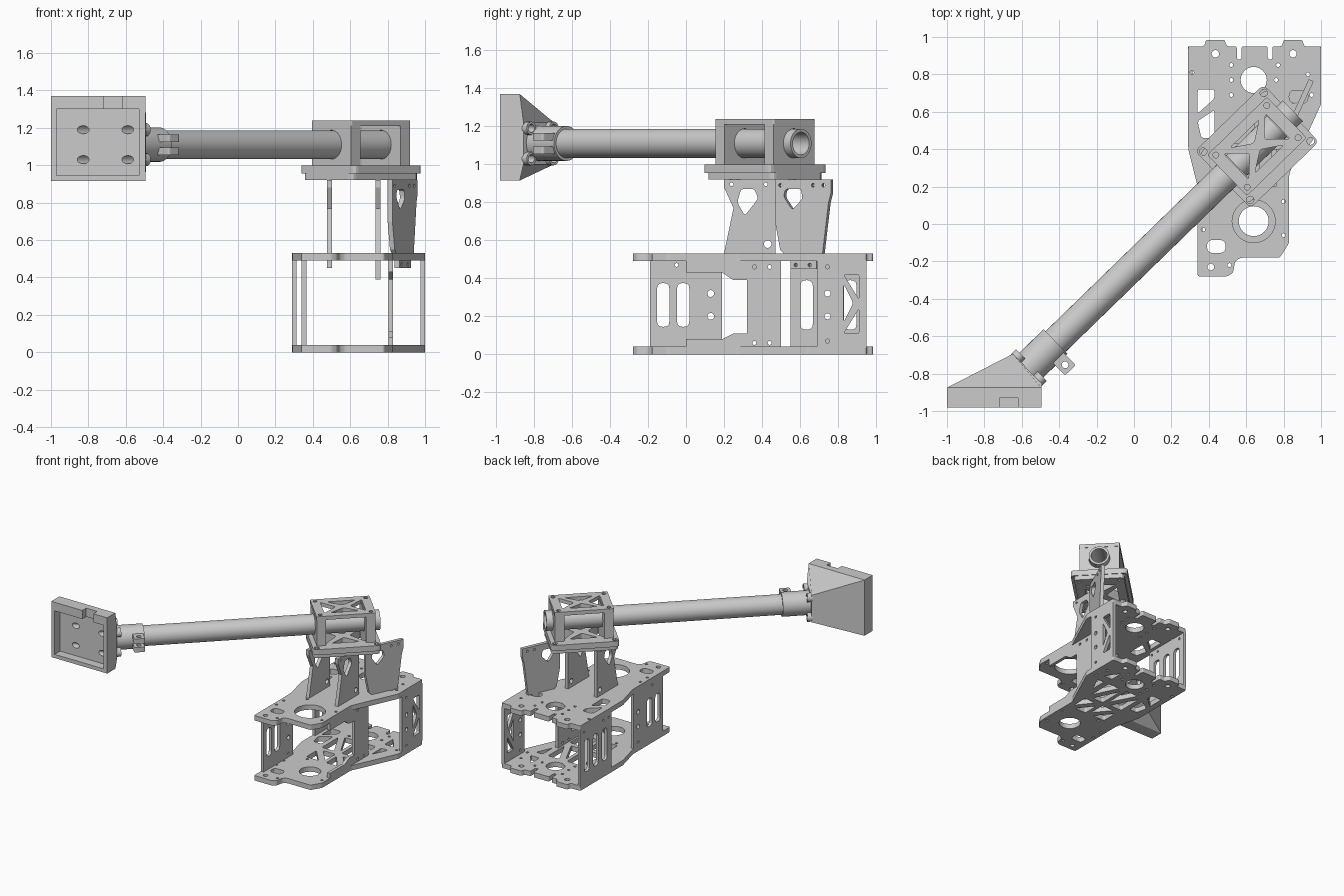
import bpy, bmesh
from math import sin, cos, pi, radians
from mathutils import Vector, Matrix

if "Cube" in bpy.data.objects:
    bpy.data.objects.remove(bpy.data.objects["Cube"])

X, Y, Z = Vector((1, 0, 0)), Vector((0, 1, 0)), Vector((0, 0, 1))


def circ(x, y, r, n=14):
    return [(x + r * cos(2 * pi * i / n), y + r * sin(2 * pi * i / n)) for i in range(n)]


def soft(pts, r=0.015):
    """Polygon with rounded corners."""
    out, n = [], len(pts)
    for i in range(n):
        a, p, b = (Vector(pts[(i + k) % n]) for k in (-1, 0, 1))
        s = p + (a - p).normalized() * min(r, (a - p).length * 0.45)
        e = p + (b - p).normalized() * min(r, (b - p).length * 0.45)
        for t in (0, 0.33, 0.67, 1):
            q = s * (1 - t) ** 2 + p * 2 * t * (1 - t) + e * t * t
            out.append((q.x, q.y))
    return out


def rect(x0, y0, x1, y1):
    return [(x0, y0), (x1, y0), (x1, y1), (x0, y1)]


def slot(x, y, w, h):
    return soft(rect(x - w / 2, y - h / 2, x + w / 2, y + h / 2), min(w, h) * 0.45)


def plate(name, outline, holes, origin, u, v, thick, smooth=False):
    """Flat outline with holes in the u-v plane, extruded by thick along u x v."""
    cu = bpy.data.curves.new(name, 'CURVE')
    cu.dimensions, cu.fill_mode, cu.extrude = '2D', 'BOTH', thick / 2
    for pts in [outline] + holes:
        s = cu.splines.new('POLY')
        s.points.add(len(pts) - 1)
        for p, q in zip(s.points, pts):
            p.co = (q[0], q[1], 0, 1)
        s.use_cyclic_u, s.use_smooth = True, False
    tmp = bpy.data.objects.new(name + "_tmp", cu)
    bpy.context.collection.objects.link(tmp)
    dg = bpy.context.evaluated_depsgraph_get()
    me = bpy.data.meshes.new_from_object(tmp.evaluated_get(dg))
    bpy.data.objects.remove(tmp)
    n = u.cross(v)
    me.transform(Matrix.Translation(Vector(origin) + n * thick / 2) @ Matrix((u, v, n)).transposed().to_4x4())
    bm = bmesh.new()
    bm.from_mesh(me)
    bmesh.ops.remove_doubles(bm, verts=bm.verts, dist=1e-5)
    bmesh.ops.recalc_face_normals(bm, faces=bm.faces)
    bm.to_mesh(me)
    bm.free()
    ob = bpy.data.objects.new(name, me)
    bpy.context.collection.objects.link(ob)
    if smooth:
        bpy.ops.object.select_all(action='DESELECT')
        ob.select_set(True)
        bpy.context.view_layer.objects.active = ob
        bpy.ops.object.shade_smooth_by_angle(angle=radians(35))
    return ob


# base frame plates
outline = [(.29, .95), (.375, .95), (.385, .985), (.485, .985), (.495, .95), (.55, .95), (.55, .88),
           (.575, .88), (.575, .95), (.715, .95), (.715, .88), (.74, .88), (.74, .95), (.79, .95),
           (.80, .985), (.90, .985), (.91, .95), (1, .95), (1, .64), (.83, .27), (.83, -.1), (.78, -.18),
           (.57, -.18), (.54, -.2), (.53, -.26), (.5, -.28), (.34, -.28), (.34, .2), (.29, .4)]
outline = soft(outline, .012)
bolts = [circ(x, y, .011, 8) for x, y in [(.31, .81), (.52, .85), (.77, .85), (.52, .77), (.76, .77), (.93, .8),
         (.95, .69), (.52, .69), (.37, .06), (.37, -.03), (.51, -.22), (.5, .18), (.8, .12), (.8, -.06)]]
bolts += [circ(.435, .91, .02), circ(.85, .91, .02), circ(.41, -.23, .018)]
common = [slot(.44, -.12, .1, .07)]
top_cuts = [circ(.64, .015, .115, 32), circ(.64, .77, .07, 24), soft([(.34, .59), (.34, .72), (.43, .72), (.43, .67)]),
            soft([(.34, .55), (.43, .61), (.43, .46), (.36, .46)]), slot(.88, .68, .1, .07)]
plate("upper_base_plate", outline, bolts + common + top_cuts, (0, 0, .49), X, Y, .04)
low_cuts = [circ(.64, .015, .08, 32), soft([(.34, .59), (.34, .72), (.43, .72), (.43, .67)]),
            soft([(.34, .55), (.43, .61), (.43, .46), (.36, .46)]), circ(.64, .77, .07, 24)]
for y0, y1 in ((.21, .37), (.41, .65)):  # truss openings
    for x0, x1 in ((.47, .62), (.65, .79)):
        low_cuts.append(soft([(x0, y0), (x1 - .04, y0), (x0, y1 - .03)]))
        low_cuts.append(soft([(x1, y0 + .03), (x1, y1), (x0 + .04, y1)]))
low_cuts += [soft([(.82, .72), (.90, .72), (.82, .83)]), soft([(.84, .52), (.84, .65), (.90, .65)])]
plate("lower_base_plate", outline, bolts + common + low_cuts, (0, 0, 0), X, Y, .04)

# side walls between the base plates
plate("left_front_wall", rect(-.19, .03, .19, .5),
      [slot(-.12, .26, .065, .23), slot(-.015, .26, .065, .23), circ(.13, .2, .018), circ(.13, .32, .018),
       circ(-.05, .47, .01, 8), circ(.13, .07, .01, 8)], (.34, 0, 0), Y, Z, .025)
plate("left_rear_wall", rect(.55, .03, .95, .5),
      [slot(y, .26, .065, .26) for y in (.635, .75, .865)] + [circ(y, .46, .01, 8) for y in (.58, .65, .9)],
      (.29, 0, 0), Y, Z, .022)
plate("right_middle_wall",
      [(0, .03), (.5, .03), (.5, .5), (0, .5), (0, .43), (.19, .43), (.25, .39), (.32, .39), (.32, .11),
       (.25, .11), (.19, .08), (0, .08)],
      [circ(y, z, .011, 8) for y in (.36, .44) for z in (.06, .46)], (.805, 0, 0), Y, Z, .025)
plate("right_rear_wall", rect(.69, .03, .95, .5),
      [soft([(.83, .17), (.83, .37), (.88, .27)]), soft([(.83, .42), (.91, .42), (.91, .29)], .012),
       soft([(.83, .11), (.91, .24), (.91, .11)], .012)] +
      [circ(.745, z, .016) for z in (.2, .32)] + [circ(.745, z, .011, 8) for z in (.07, .46)],
      (.975, 0, 0), Y, Z, .025)

# uprights carrying the clamp
for name, x, zb in (("left_upright", .475, .45), ("centre_upright", .735, .39)):
    plate(name, [(.2, .92), (.2, .88), (.25, .77), (.2, .53), (.27, .53), (.27, zb), (.38, zb), (.38, .53),
                 (.47, .53), (.47, .92)],
          [soft([(.27, .8), (.29, .87), (.36, .87), (.38, .82), (.31, .73)])] +
          [circ(y, .895, .01, 8) for y in (.24, .42)] + [circ(.43, .58, .02)], (x, 0, 0), Y, Z, .028)
diag = Vector((.135, .295, 0)).normalized()
plate("right_upright", [(0, .92), (0, .7), (.03, .55), (.05, .53), (.09, .53), (.09, .45), (.24, .45), (.24, .53),
                        (.275, .53), (.31, .8), (.324, .85), (.324, .92)],
      [soft([(.05, .83), (.06, .87), (.15, .87), (.16, .82), (.1, .76)])] +
      [circ(u, .89, .01, 8) for u in (.03, .22, .28)] + [circ(u, .47, .01, 8) for u in (.12, .2)],
      (.80, .48, 0), diag, Z, .028)

# arm axis frame
D = Vector((cos(radians(44.2)), sin(radians(44.2)), 0))
P = Vector((-D.y, D.x, 0))
A = Vector((-.57, -.775, 0))   # start of the tube at the bracket
C = Vector((.6575, .415, 0))   # middle of the clamp
ZT = 1.11

# clamp plates
def corners(x, y, r):
    return [circ(a * x, b * y, r, 10) for a in (-1, 1) for b in (-1, 1)]

def centred(l, w, r):
    return soft(rect(-l / 2, -w / 2, l / 2, w / 2), r)

def truss(l, w):
    return [soft([(-l, -w), (-l, w), (-.35 * l, 0)]), soft([(l, -w), (l, w), (.35 * l, 0)]),
            soft([(-.7 * l, w), (.7 * l, w), (0, .25 * w)]), soft([(-.7 * l, -w), (.7 * l, -w), (0, -.25 * w)])]

plate("clamp_foot_plate", centred(.50, .375, .03), truss(.15, .12) + corners(.215, .15, .013),
      C + Z * .92, D, P, .04)
plate("clamp_bottom_plate", centred(.51, .425, .03), truss(.15, .12) + corners(.225, .18, .02),
      C + Z * .955, D, P, .045)
plate("clamp_top_plate", centred(.445, .305, .01), truss(.155, .095) + corners(.19, .12, .016),
      C + Z * 1.21, D, P, .03)
for name, t in (("front_clamp_block", -.22), ("rear_clamp_block", .15)):
    plate(name, rect(-.15, .995, .15, 1.212), [circ(0, ZT, .078, 32)], C + D * t, P, Z, .07, True)

# tube and collar
plate("arm_tube", circ(0, ZT, .077, 32), [circ(0, ZT, .06, 32)], A, P, Z, 1.98, True)
plate("bracket_collar", circ(0, ZT, .092, 32), [circ(0, ZT, .076, 32)], A, P, Z, .21, True)
for i, z in enumerate((1.055, 1.125)):
    plate(f"collar_ear_{i}", soft(rect(.12, -.165, .2, -.07), .012), [circ(.16, -.125, .018)],
          A + Z * z, D, P, .04)

# end bracket: square tray tapering into the collar face
def ring(pl, pr, z0, z1):
    return [(*pl, z0), (*pr, z0), (*pr, z1), (*pl, z1)]

sl, sr = A + P * .112, A - P * .112
bm = bmesh.new()
rings = [[bm.verts.new(c) for c in r] for r in (
    ring((-1, -.98), (-.495, -.98), .915, 1.37), ring((-1, -.875), (-.495, -.875), .915, 1.37),
    ring(sl.xy, sr.xy, 1.0, 1.22))]
bm.faces.new(rings[0])
bm.faces.new(rings[2][::-1])
for a, b in zip(rings, rings[1:]):
    for i in range(4):
        bm.faces.new((a[i], b[i], b[i - 3], a[i - 3]))
bmesh.ops.recalc_face_normals(bm, faces=bm.faces)
me = bpy.data.meshes.new("end_bracket")
bm.to_mesh(me)
bm.free()
bracket = bpy.data.objects.new("end_bracket", me)
bpy.context.collection.objects.link(bracket)

cutters = [plate("tray_cut", rect(-.97, .945, -.53, 1.30), [], (0, -.91, 0), X, Z, .1),
           plate("notch_cut", rect(-.72, 1.28, -.62, 1.4), [], (0, -.93, 0), X, Z, .1)]
k = 0
for s in (-.083, .083):  # screw holes and their bosses
    for z in (1.03, 1.19):
        cutters.append(plate("screw_cut", circ(s, z, .022, 16), [], A - D * .45, P, Z, .6))
        plate(f"screw_boss_{k}", circ(s, z, .035, 16), [circ(s, z, .022, 16)], A - D * .01, P, Z, .04, True)
        k += 1
bpy.context.view_layer.objects.active = bracket
for c in cutters:
    m = bracket.modifiers.new("cut", 'BOOLEAN')
    m.operation, m.solver, m.object = 'DIFFERENCE', 'EXACT', c
    bpy.ops.object.modifier_apply(modifier=m.name)
    bpy.data.objects.remove(c)
